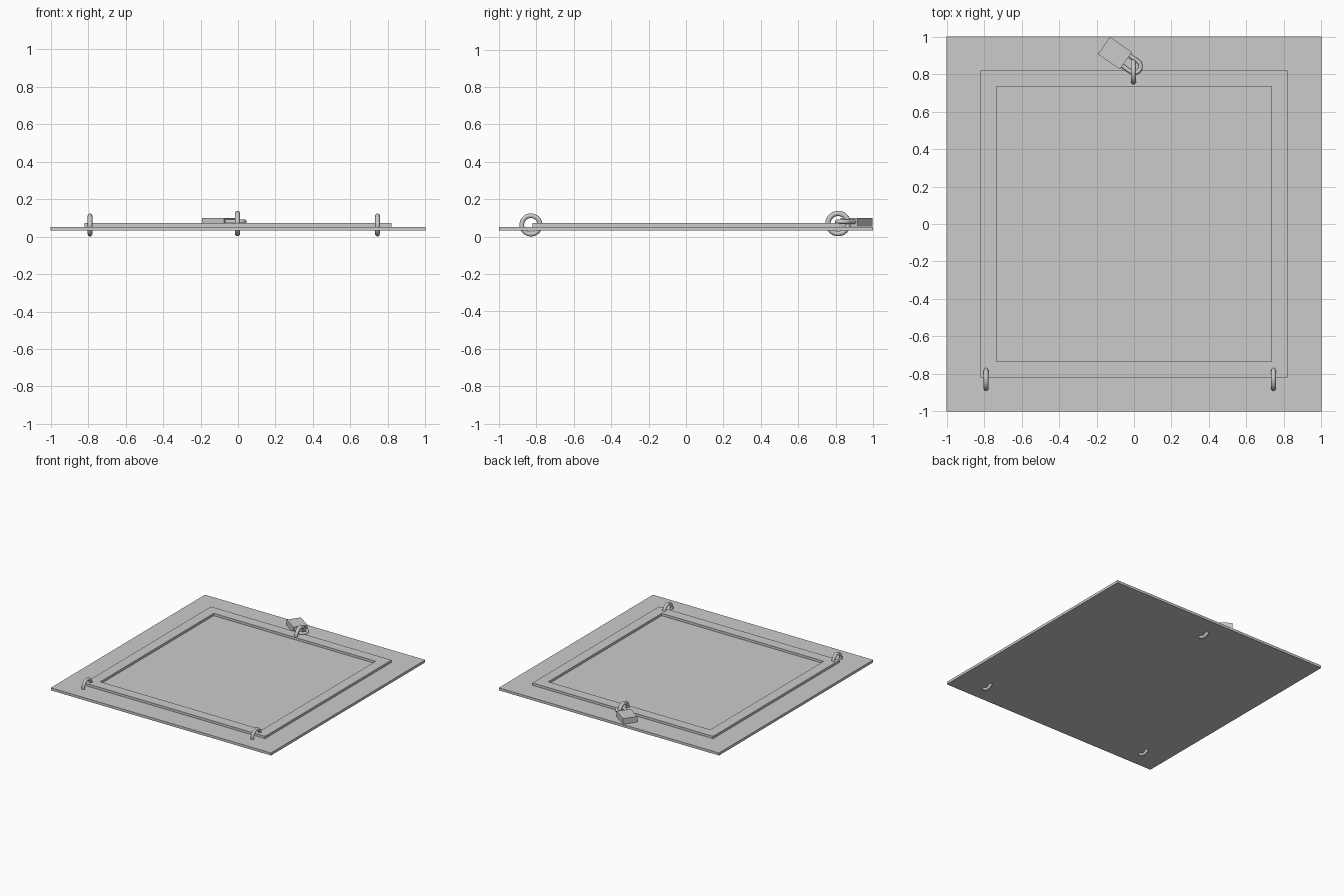
import bpy, bmesh, math
from mathutils import Matrix, Vector

if "Cube" in bpy.data.objects:
    bpy.data.objects.remove(bpy.data.objects["Cube"])


def smooth(o):
    bpy.ops.object.select_all(action='DESELECT')
    o.select_set(True)
    bpy.context.view_layer.objects.active = o
    bpy.ops.object.shade_smooth_by_angle(angle=math.radians(40))


def box(name, loc, size, rot=0):
    bm = bmesh.new()
    bmesh.ops.create_cube(bm, size=1, matrix=Matrix.Diagonal((*size, 1)))
    me = bpy.data.meshes.new(name)
    bm.to_mesh(me)
    bm.free()
    o = bpy.data.objects.new(name, me)
    o.location = loc
    o.rotation_euler.z = rot
    bpy.context.collection.objects.link(o)
    return o


def ring(name, loc, outer, tube):
    bpy.ops.mesh.primitive_torus_add(location=loc, rotation=(0, math.pi / 2, 0),
                                     major_radius=outer - tube, minor_radius=tube,
                                     major_segments=48, minor_segments=12)
    o = bpy.context.object
    o.name = name
    smooth(o)


# Base plate
box("base_plate", (0, 0, 0.042), (2, 2, 0.021))

# Raised square frame with an open centre
bm = bmesh.new()
loops = []
for r, z in ((0.82, 0.052), (0.82, 0.072), (0.735, 0.072), (0.735, 0.052)):
    loops.append([bm.verts.new((sx * r, sy * r, z))
                  for sx, sy in ((-1, -1), (1, -1), (1, 1), (-1, 1))])
for a, b in zip(loops, loops[1:] + loops[:1]):
    for i in range(4):
        j = (i + 1) % 4
        bm.faces.new((a[i], a[j], b[j], b[i]))
bmesh.ops.recalc_face_normals(bm, faces=bm.faces)
me = bpy.data.meshes.new("raised_frame")
bm.to_mesh(me)
bm.free()
bpy.context.collection.objects.link(bpy.data.objects.new("raised_frame", me))

# Two hinge rings and the lock ring
ring("hinge_ring_left", (-0.79, -0.829, 0.0625), 0.0615, 0.0125)
ring("hinge_ring_right", (0.745, -0.829, 0.0625), 0.0615, 0.0125)
ring("lock_ring", (-0.003, 0.813, 0.07), 0.068, 0.014)

# Padlock body, turned on the plate
turn = math.radians(-34.5)
centre = Vector((-0.102, 0.912, 0.077))
box("padlock_body", centre, (0.142, 0.112, 0.046), turn)

# Padlock shackle: U-shaped tube
r = 0.034
pts = [(0.06, -r)]
pts += [(0.125 + r * math.cos(a), r * math.sin(a))
        for a in (math.radians(-90 + 180 * i / 16) for i in range(17))]
pts.append((0.06, r))
cu = bpy.data.curves.new("padlock_shackle", 'CURVE')
cu.dimensions = '3D'
cu.bevel_depth = 0.0115
cu.bevel_resolution = 4
cu.use_fill_caps = True
sp = cu.splines.new('POLY')
sp.points.add(len(pts) - 1)
for p, (x, y) in zip(sp.points, pts):
    p.co = (x, y, 0, 1)
shackle = bpy.data.objects.new("padlock_shackle", cu)
shackle.location = (centre.x, centre.y, 0.08)
shackle.rotation_euler.z = turn
bpy.context.collection.objects.link(shackle)
bpy.ops.object.select_all(action='DESELECT')
shackle.select_set(True)
bpy.context.view_layer.objects.active = shackle
bpy.ops.object.convert(target='MESH')
smooth(bpy.context.object)
